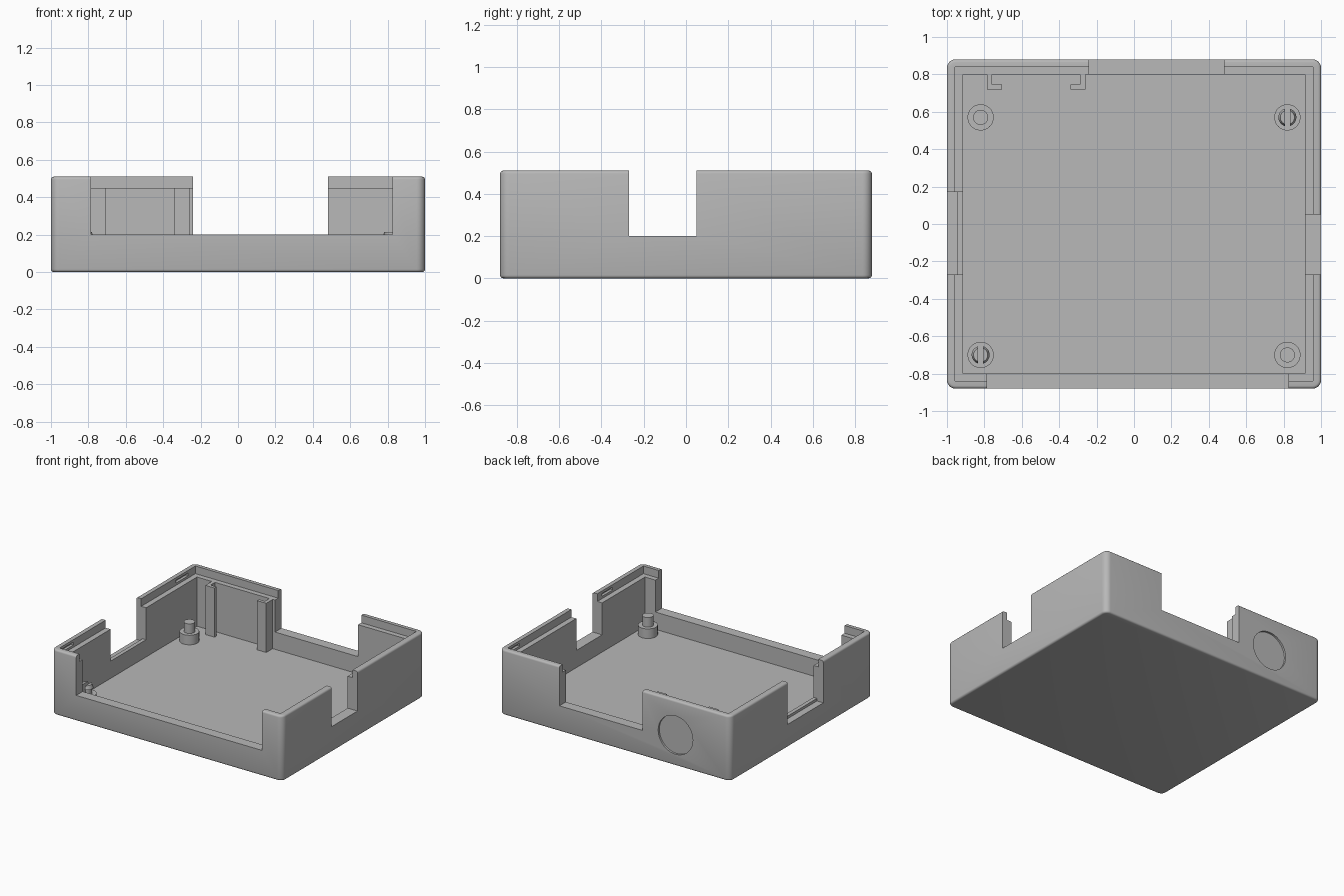
import bpy, bmesh, math
from mathutils import Matrix, Vector

old = bpy.data.objects.get("Cube")
if old:
    bpy.data.objects.remove(old, do_unlink=True)

W, D, H = 1.0, 0.88, 0.51      # half width, half depth, height
FLOOR, LEDGE, SILL = 0.065, 0.45, 0.2

grey = bpy.data.materials.new("plain grey")
grey.use_nodes = True
COLOUR = (0.48, 0.48, 0.48, 1)
grey.diffuse_color = COLOUR
for node in grey.node_tree.nodes:
    if node.type == 'BSDF_PRINCIPLED':
        node.inputs["Base Color"].default_value = COLOUR


def finish(name, bm):
    mesh = bpy.data.meshes.new(name)
    bm.to_mesh(mesh)
    bm.free()
    mesh.materials.append(grey)
    obj = bpy.data.objects.new(name, mesh)
    bpy.context.collection.objects.link(obj)
    return obj


def add_box(bm, x, y, z):
    """Box from (low, high) pairs."""
    size = [p[1] - p[0] for p in (x, y, z)]
    mid = Vector([(p[0] + p[1]) / 2 for p in (x, y, z)])
    return bmesh.ops.create_cube(bm, size=1, matrix=Matrix.Translation(mid) @ Matrix.Diagonal((*size, 1)))


def box(name, x, y, z):
    bm = bmesh.new()
    add_box(bm, x, y, z)
    return finish(name, bm)


def add_cylinder(bm, r, mid, depth, rot=Matrix(), top_r=None):
    bmesh.ops.create_cone(bm, cap_ends=True, segments=40, radius1=r,
                          radius2=r if top_r is None else top_r, depth=depth,
                          matrix=Matrix.Translation(mid) @ rot)


def cut(obj, cutters):
    """Subtract each cutter, bake the result and drop the cutters."""
    for c in cutters:
        c.hide_render = True
        mod = obj.modifiers.new("cut", 'BOOLEAN')
        mod.operation, mod.solver, mod.object = 'DIFFERENCE', 'EXACT', c
    bpy.context.view_layer.update()
    graph = bpy.context.evaluated_depsgraph_get()
    baked = bpy.data.meshes.new_from_object(obj.evaluated_get(graph))
    obj.modifiers.clear()
    obj.data = baked
    for c in cutters:
        bpy.data.objects.remove(c, do_unlink=True)


def smooth(obj):
    bpy.ops.object.select_all(action='DESELECT')
    obj.select_set(True)
    bpy.context.view_layer.objects.active = obj
    bpy.ops.object.shade_smooth_by_angle(angle=math.radians(32))


# Outer shell with rounded corners and softened top and bottom edges
bm = bmesh.new()
add_box(bm, (-W, W), (-D, D), (0, H))
upright = [e for e in bm.edges if abs(e.verts[0].co.z - e.verts[1].co.z) > 0.1]
bmesh.ops.bevel(bm, geom=upright, offset=0.045, segments=6, profile=0.5, affect='EDGES')
rims = [e for e in bm.edges if abs(e.verts[0].co.z - e.verts[1].co.z) < 0.001]
bmesh.ops.bevel(bm, geom=rims, offset=0.015, segments=3, profile=0.5, affect='EDGES')
case = finish("case_tray", bm)

TOP = 0.7
cutters = [
    box("cavity", (-0.915, 0.915), (-0.80, 0.80), (FLOOR, TOP)),
    box("lip_recess", (-0.957, 0.957), (-0.84, 0.84), (LEDGE, TOP)),
    # Wall openings
    box("front_opening", (-0.785, 0.825), (-1, -0.7), (SILL, TOP)),
    box("back_opening", (-0.24, 0.48), (0.7, 1), (SILL, TOP)),
    box("left_opening", (0.8, 1.1), (-0.27, 0.05), (SILL, TOP)),
    box("right_opening", (-1.1, -0.8), (-0.27, 0.17), (SILL, TOP)),
    box("right_sill_step", (-1.1, -0.945), (-0.27, 0.17), (SILL - 0.02, TOP)),
]
# Snap slots in the side lips
for side, low, high in ((-1, 0.60, 0.75), (-1, -0.81, -0.67), (1, 0.69, 0.82), (1, -0.46, -0.33)):
    cutters.append(box("snap_slot", sorted((side * 0.94, side * 0.978)), (low, high), (0.468, 0.49)))
# Shallow round recess on the back
bm = bmesh.new()
add_cylinder(bm, 0.15, (-0.525, D, 0.24), 0.03, Matrix.Rotation(math.pi / 2, 4, 'X'))
cutters.append(finish("round_recess", bm))
cut(case, cutters)
smooth(case)

# L-shaped clip rails inside the back wall
for name, wall, s in (("clip_rail_right", -0.787, 1), ("clip_rail_left", -0.26, -1)):
    bm = bmesh.new()
    path = [(0, 0.81), (0, 0.72), (0.08, 0.72), (0.08, 0.745), (0.028, 0.745), (0.028, 0.81)]
    face = bm.faces.new([bm.verts.new((wall + s * x, y, FLOOR - 0.01)) for x, y in path])
    solid = bmesh.ops.extrude_face_region(bm, geom=[face])
    moved = [v for v in solid["geom"] if isinstance(v, bmesh.types.BMVert)]
    bmesh.ops.translate(bm, verts=moved, vec=(0, 0, LEDGE - FLOOR + 0.01))
    bmesh.ops.recalc_face_normals(bm, faces=bm.faces)
    finish(name, bm)

# Mounting posts: plain pins on one diagonal, split snap pins on the other
SHOULDER, PIN_TOP = 0.14, 0.215
for x, y, split in ((-0.82, 0.57, False), (0.82, -0.70, False), (0.82, 0.57, True), (-0.82, -0.70, True)):
    bm = bmesh.new()
    add_cylinder(bm, 0.07, (x, y, (FLOOR + SHOULDER) / 2 - 0.005), SHOULDER - FLOOR + 0.01)
    smooth(finish("post_base", bm))
    bm = bmesh.new()
    if split:
        add_cylinder(bm, 0.038, (x, y, 0.16), 0.05)
        pin = finish("split_pin", bm)
        bm = bmesh.new()
        add_cylinder(bm, 0.048, (x, y, 0.2), 0.03, top_r=0.038)
        head = finish("split_pin_head", bm)
        for part in (pin, head):
            cut(part, [box("pin_gap", (x - 0.014, x + 0.014), (y - 0.1, y + 0.1), (SHOULDER, TOP))])
            smooth(part)
    else:
        add_cylinder(bm, 0.04, (x, y, (SHOULDER + PIN_TOP) / 2 - 0.005), PIN_TOP - SHOULDER + 0.01)
        smooth(finish("plain_pin", bm))
